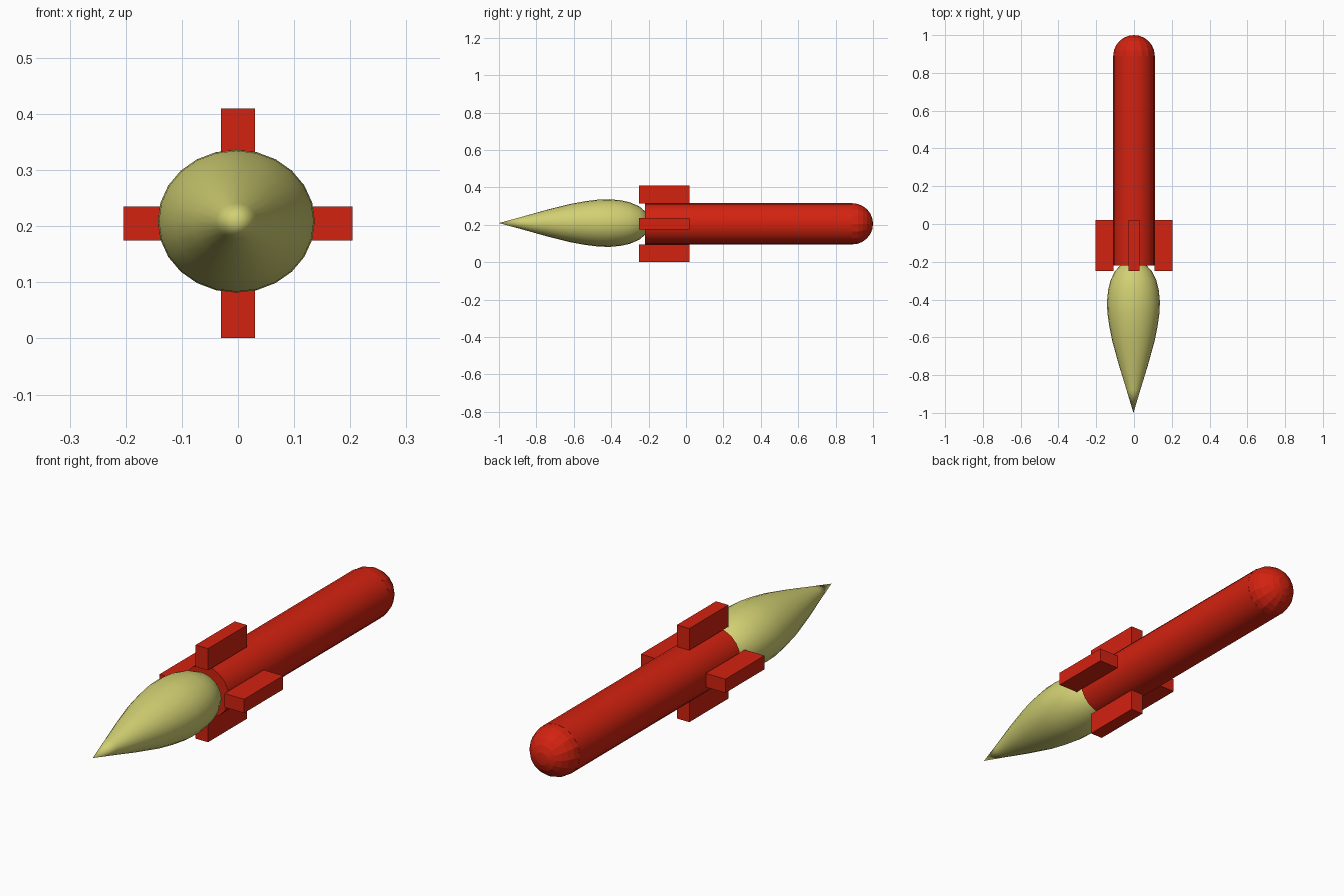
import bpy, bmesh, math
from mathutils import Matrix, Vector

if "Cube" in bpy.data.objects:
    bpy.data.objects.remove(bpy.data.objects["Cube"])

AXIS_Z = 0.205
RADIUS = 0.11


def material(name, rgb):
    mat = bpy.data.materials.new(name)
    mat.use_nodes = True
    color = (*rgb, 1)
    mat.diffuse_color = color
    mat.node_tree.nodes["Principled BSDF"].inputs["Base Color"].default_value = color
    return mat


red = material("red paint", (0.65, 0.016, 0.005))
yellow = material("pale yellow flame", (0.64, 0.63, 0.17))


def finish(name, bm, mat, smooth_angle=None):
    bmesh.ops.recalc_face_normals(bm, faces=bm.faces)
    mesh = bpy.data.meshes.new(name)
    bm.to_mesh(mesh)
    bm.free()
    mesh.materials.append(mat)
    obj = bpy.data.objects.new(name, mesh)
    bpy.context.collection.objects.link(obj)
    if smooth_angle:
        bpy.ops.object.select_all(action="DESELECT")
        obj.select_set(True)
        bpy.context.view_layer.objects.active = obj
        bpy.ops.object.shade_smooth_by_angle(angle=math.radians(smooth_angle))
    return obj


def lathe(name, profile, sides, mat, center=(0, AXIS_Z), squash=1.0, smooth_angle=None):
    """Revolve (y, radius) points around the long axis."""
    bm = bmesh.new()
    verts = [bm.verts.new((r, y, 0)) for y, r in profile]
    edges = [bm.edges.new(pair) for pair in zip(verts, verts[1:])]
    bmesh.ops.spin(bm, geom=verts + edges, cent=(0, 0, 0), axis=(0, 1, 0),
                   angle=math.tau, steps=sides, use_duplicate=False)
    bmesh.ops.remove_doubles(bm, verts=bm.verts, dist=0.0001)
    for v in bm.verts:
        v.co = Vector((v.co.x + center[0], v.co.y, v.co.z * squash + center[1]))
    return finish(name, bm, mat, smooth_angle)


# Body tube with a closed tail
lathe("body", [(-0.22, 0), (-0.22, RADIUS), (0.89, RADIUS), (0.89, 0)],
      20, red, smooth_angle=40)

# Faceted round nose
arc = [math.radians(15 * i) for i in range(7)]
lathe("nose", [(0.89 + RADIUS * math.sin(a), RADIUS * math.cos(a)) for a in arc],
      16, red, smooth_angle=12)

# Four block fins around the tail
for i, name in enumerate(("left_fin", "top_fin", "right_fin", "bottom_fin")):
    bm = bmesh.new()
    bmesh.ops.create_cube(bm, size=1)
    bmesh.ops.scale(bm, vec=(0.095, 0.27, 0.06), verts=bm.verts)
    bmesh.ops.translate(bm, vec=(0.157, -0.115, 0), verts=bm.verts)
    turn = Matrix.Rotation(-i * math.pi / 2, 4, "Y")
    bmesh.ops.transform(bm, matrix=Matrix.Translation((0, 0, AXIS_Z)) @ turn, verts=bm.verts)
    finish(name, bm, red)

# Teardrop exhaust flame
flame = [(-1, 0), (-0.88, 0.036), (-0.75, 0.076), (-0.62, 0.112), (-0.54, 0.128),
         (-0.47, 0.138), (-0.41, 0.14), (-0.35, 0.134), (-0.3, 0.122),
         (-0.25, 0.098), (-0.22, 0.07), (-0.205, 0.04), (-0.2, 0)]
lathe("flame", flame, 24, yellow, center=(-0.003, 0.209), squash=0.91, smooth_angle=60)
